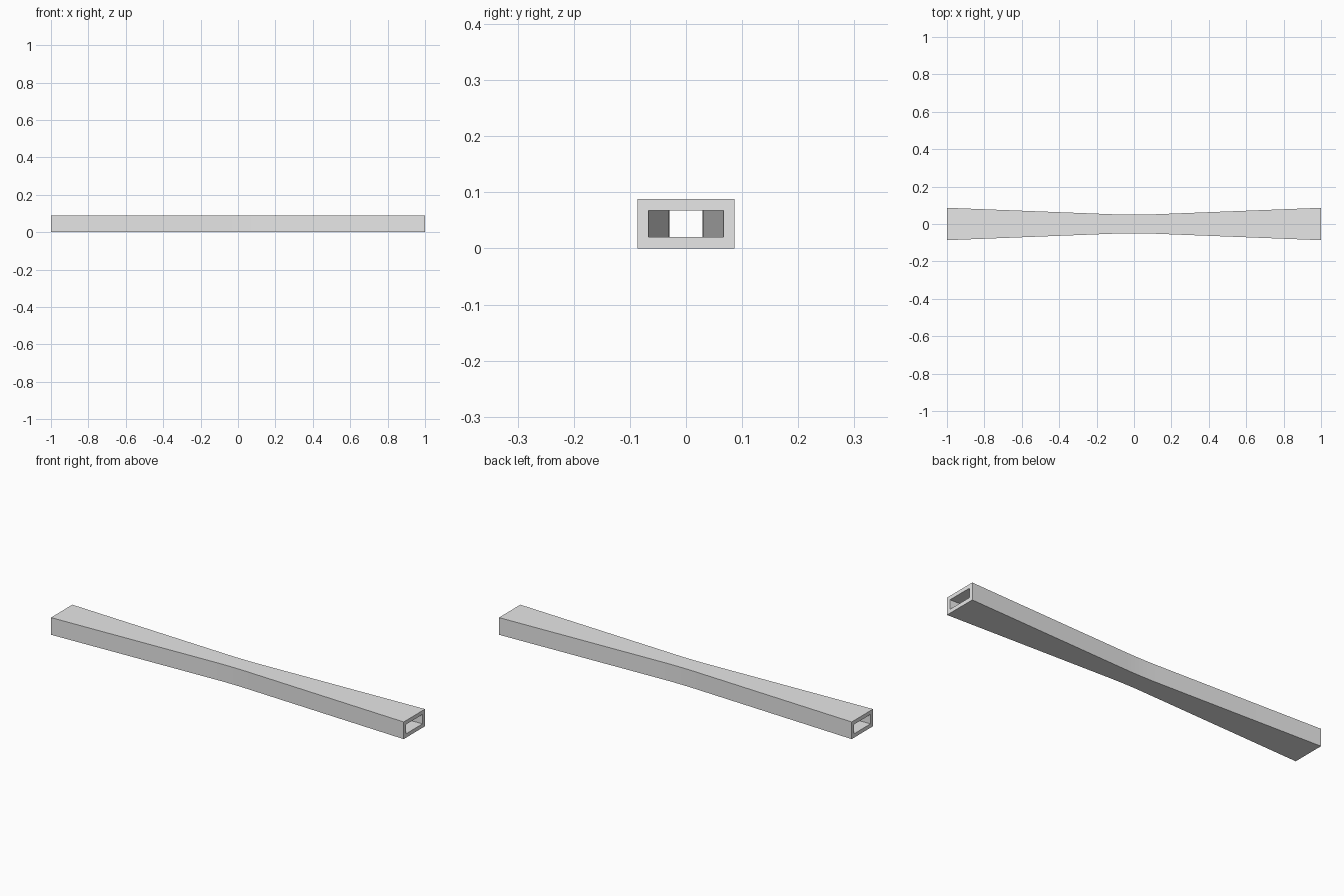
import bpy
import bmesh

cube = bpy.data.objects.get("Cube")
if cube:
    bpy.data.objects.remove(cube, do_unlink=True)

HEIGHT = 0.088
WALL = 0.02
END_HALF = 0.0865     # half width at the open ends
WAIST_HALF = 0.0495   # half width at the middle
BLEND = 0.1           # reach of the rounded waist
SLOPE = (END_HALF - WAIST_HALF) / (1 - BLEND / 2)


def half_width(x):
    """Straight taper from each end, joined by a soft curve at the waist."""
    d = abs(x)
    if d < BLEND:
        return WAIST_HALF + SLOPE * d * d / (2 * BLEND)
    return WAIST_HALF + SLOPE * (d - BLEND / 2)


def ring(bm, x, inset):
    """Rectangular cross-section at x, shrunk by inset."""
    w = half_width(x) - inset
    low, high = inset, HEIGHT - inset
    return [bm.verts.new((x, y, z))
            for y, z in ((-w, low), (w, low), (w, high), (-w, high))]


def bridge(bm, a, b):
    for i in range(4):
        j = (i + 1) % 4
        bm.faces.new((a[i], a[j], b[j], b[i]))


# Stations along the length: both ends and the curved waist
STEPS = 5
stations = [-1.0] + [BLEND * i / STEPS for i in range(-STEPS, STEPS + 1)] + [1.0]

# Hollow tube: outer skin, inner skin, end rims
bm = bmesh.new()
outer = [ring(bm, x, 0) for x in stations]
inner = [ring(bm, x, WALL) for x in stations]
for skin in (outer, inner):
    for a, b in zip(skin, skin[1:]):
        bridge(bm, a, b)
for end in (0, -1):
    bridge(bm, outer[end], inner[end])
bmesh.ops.recalc_face_normals(bm, faces=bm.faces)

mesh = bpy.data.meshes.new("waisted_tube")
bm.to_mesh(mesh)
bm.free()
tube = bpy.data.objects.new("waisted_tube", mesh)
bpy.context.collection.objects.link(tube)

# Plain light grey
grey = bpy.data.materials.new("light_grey")
grey.use_nodes = True
grey.diffuse_color = (0.8, 0.8, 0.8, 1)
grey.node_tree.nodes["Principled BSDF"].inputs["Base Color"].default_value = (0.8, 0.8, 0.8, 1)
mesh.materials.append(grey)

# Smooth waist, sharp corners
bpy.ops.object.select_all(action="DESELECT")
tube.select_set(True)
bpy.context.view_layer.objects.active = tube
bpy.ops.object.shade_smooth_by_angle()
